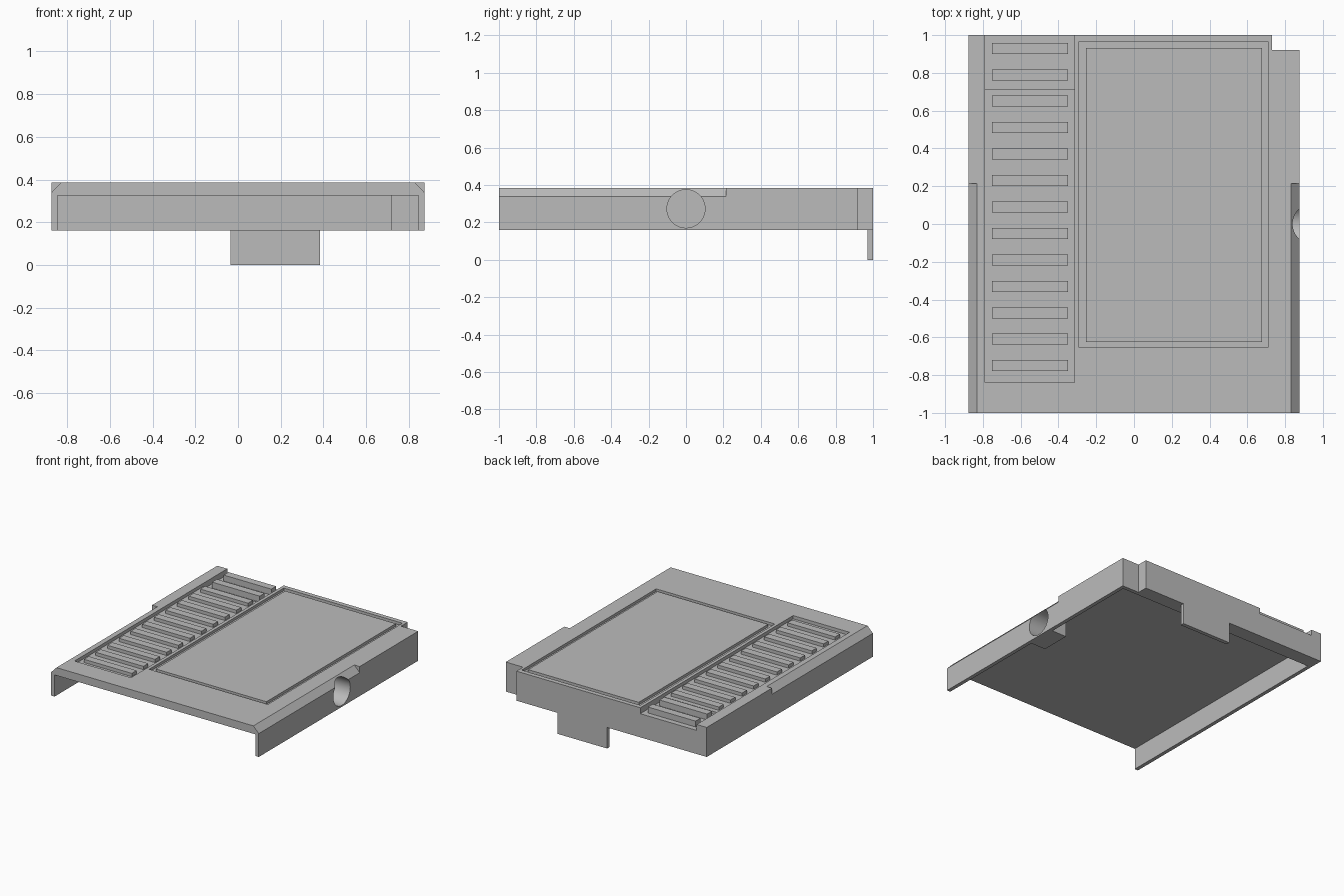
import bpy, bmesh, math
from mathutils import Matrix, Vector

cube = bpy.data.objects.get("Cube")
if cube:
    bpy.data.objects.remove(cube, do_unlink=True)

grey = bpy.data.materials.new("plain_grey")
grey.use_nodes = True
grey.diffuse_color = (0.5, 0.5, 0.5, 1)
grey.node_tree.nodes["Principled BSDF"].inputs["Base Color"].default_value = (0.5, 0.5, 0.5, 1)

W, L = 0.875, 1.0             # half width, half length
BASE, TOP = 0.16, 0.385       # underside and top of the shell
CEILING = 0.325               # inner face of the top plate
OUT = 0.2                     # how far cutters overshoot


def add_object(name, bm):
    bmesh.ops.recalc_face_normals(bm, faces=bm.faces)
    mesh = bpy.data.meshes.new(name)
    bm.to_mesh(mesh)
    bm.free()
    mesh.materials.append(grey)
    ob = bpy.data.objects.new(name, mesh)
    bpy.context.collection.objects.link(ob)
    return ob


def box(name, x, y, z):
    bm = bmesh.new()
    bmesh.ops.create_cube(bm, size=1)
    for v in bm.verts:
        v.co = Vector([(a + b) / 2 + c * (b - a) for (a, b), c in zip((x, y, z), v.co)])
    return add_object(name, bm)


def prism(name, profile, y0, y1):
    """Extrude an xz profile along y."""
    bm = bmesh.new()
    face = bm.faces.new([bm.verts.new((x, y0, z)) for x, z in profile])
    new = bmesh.ops.extrude_face_region(bm, geom=[face])["geom"]
    bmesh.ops.translate(bm, vec=(0, y1 - y0, 0),
                        verts=[g for g in new if isinstance(g, bmesh.types.BMVert)])
    return add_object(name, bm)


def combine(target, other, operation="DIFFERENCE"):
    """Apply a boolean and discard the helper."""
    other.hide_render = True
    mod = target.modifiers.new("boolean", "BOOLEAN")
    mod.operation, mod.object, mod.solver = operation, other, "EXACT"
    bpy.ops.object.select_all(action="DESELECT")
    bpy.context.view_layer.objects.active = target
    target.select_set(True)
    bpy.ops.object.modifier_apply(modifier=mod.name)
    bpy.data.objects.remove(other, do_unlink=True)


# Shell, open underneath and at the front
shell = box("cover_shell", (-W, W), (-L, L), (BASE, TOP))
combine(shell, box("cavity", (-0.846, 0.846), (-L - OUT, 0.89), (BASE - OUT, CEILING)))

# Block around the side socket
combine(shell, box("socket_block", (0.72, 0.86), (-0.115, 0.115), (BASE + 0.001, 0.34)), "UNION")

# Chamfers along both top side edges
for s in (-1, 1):
    corner = [(s * 0.83, TOP), (s * (0.83 - OUT / 4), TOP + OUT / 4),
              (s * (W + OUT), TOP + OUT / 4), (s * (W + OUT), 0.338 - OUT), (s * W, 0.338)]
    combine(shell, prism("chamfer", corner, -L - OUT, 0.215))

# Notch in the back corner
combine(shell, box("corner_notch", (0.73, W + OUT), (0.92, L + OUT), (BASE - OUT, TOP + OUT)))

# Round socket in the side wall
bm = bmesh.new()
bmesh.ops.create_cone(bm, cap_ends=True, segments=64, radius1=0.102, radius2=0.102, depth=0.3,
                      matrix=Matrix.Translation((0.885, 0, 0.273)) @ Matrix.Rotation(math.pi / 2, 4, "Y"))
combine(shell, add_object("socket", bm))

# Grip channel, deeper at the back, and panel recess
STRIP = (-0.79, -0.315)
combine(shell, box("channel", STRIP, (-0.84, 0.75), (TOP - 0.025, TOP + OUT)))
combine(shell, box("deep_channel", STRIP, (0.715, L + OUT), (TOP - 0.045, TOP + OUT)))
combine(shell, box("panel_recess", (-0.29, 0.71), (-0.655, 0.965), (TOP - 0.02, TOP + OUT)))

# Raised panel inside its groove
box("top_panel", (-0.255, 0.677), (-0.625, 0.933), (TOP - 0.03, TOP))

# Grip ribs
for i in range(13):
    y = -0.75 + 0.14 * i
    depth = 0.05 if y > 0.715 else 0.03
    box(f"grip_rib_{i + 1}", (-0.752, -0.35), (y - 0.029, y + 0.029), (TOP - depth, TOP))

# Locking tab under the back wall
box("back_tab", (-0.035, 0.385), (0.97, L), (0, BASE + 0.01))

bpy.ops.object.select_all(action="DESELECT")
shell.select_set(True)
bpy.context.view_layer.objects.active = shell
bpy.ops.object.shade_smooth_by_angle(angle=math.radians(25))
